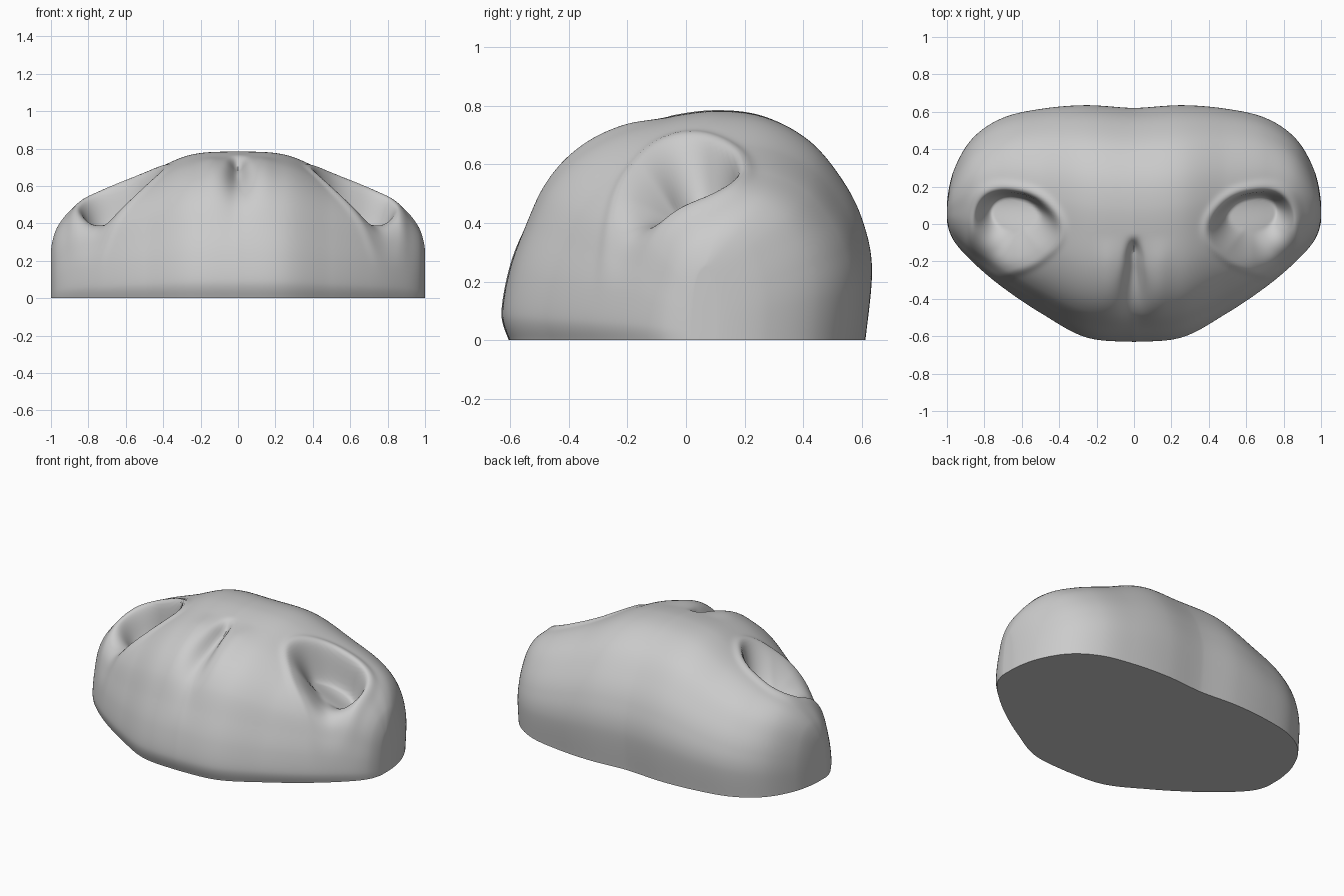
import bpy, bmesh, math
from mathutils import Vector

old = bpy.data.objects.get("Cube")
if old:
    bpy.data.objects.remove(old, do_unlink=True)


def spline(points, t, closed=False):
    """Catmull-Rom value at t, counted in points."""
    n = len(points)
    i = math.floor(t) if closed else min(int(t), n - 2)
    f = t - i
    pick = (lambda k: points[k % n]) if closed else (lambda k: points[max(0, min(n - 1, k))])
    a, b, c, d = (pick(i + k) for k in (-1, 0, 1, 2))
    return b + f * ((c - a) + f * ((2 * a - 5 * b + 4 * c - d) + f * (3 * b - a - 3 * c + d))) / 2


def smooth(lo, hi, v):
    t = max(0, min(1, (v - lo) / (hi - lo)))
    return t * t * (3 - 2 * t)


# Front edge, back edge and height, at equal angle steps from the middle to the side
FRONT = [-.63, -.605, -.475, -.335, -.20, -.085, .02]
BACK = [.62, .635, .615, .565, .455, .28, .10]
HEIGHT = [.785, .765, .66, .575, .495, .38, .25]

# Lengthwise outline of the muzzle, front to back
SIDE = [Vector(p) for p in (
    (-.61, 0), (-.635, .09), (-.61, .24), (-.56, .38), (-.49, .53), (-.39, .64),
    (-.25, .72), (-.08, .765), (.1, .79), (.27, .77), (.42, .69), (.53, .56),
    (.60, .42), (.633, .25), (.61, 0))]

# Nostril rim radius around its centre, every 45 degrees seen from above
RIM = [.235, .255, .21, .20, .21, .175, .19, .27]


def nostril(p):
    dx, dy = abs(p.x) - .62, p.y + .04
    angle = math.atan2(dy, dx)
    q = math.hypot(dx, dy) / spline(RIM, angle / (math.pi / 4), True)
    back = smooth(-.7, .5, math.sin(angle))
    inner = .15 + .45 * back
    depth = (.13 + .08 * smooth(-.15, .08, p.y)) * (1 - smooth(inner, 1.06, q))
    lip = .012 * math.exp(-((q - 1.12) / .12) ** 2)
    return Vector((0, .22 * depth, lip - depth))


def philtrum(p):
    if p.y > 0:
        return Vector((0, 0, 0))
    fade = smooth(-.60, -.28, p.y) * (1 - smooth(-.2, -.05, p.y))
    depth = .075 * fade * math.exp(-(p.x / (.035 + .03 * smooth(.1, .5, -p.y))) ** 2)
    swell = .012 * fade * math.exp(-((abs(p.x) - .14) / .06) ** 2)
    return Vector((0, .7, -.7)) * (depth - swell)


# Loft the sections from side to side
COLS, ROWS = 240, 150
bm = bmesh.new()
grid = []
for i in range(COLS + 1):
    a = (i / COLS * 2 - 1) * math.pi / 2
    k = abs(a) / (math.pi / 2) * (len(FRONT) - 1)
    y0, y1, h = (spline(table, k) for table in (FRONT, BACK, HEIGHT))
    row = []
    for j in range(ROWS + 1):
        s = spline(SIDE, j / ROWS * (len(SIDE) - 1))
        p = Vector((math.sin(a), y0 + (y1 - y0) * (s.x + .635) / 1.268, s.y * h / .79))
        move = nostril(p) + philtrum(p)
        row.append(bm.verts.new(p + move * smooth(.08, .3, p.z)))
    grid.append(row)
for left, right in zip(grid, grid[1:]):
    for j in range(ROWS):
        bm.faces.new((left[j], right[j], right[j + 1], left[j + 1]))

# Close both sides and the flat base
bm.faces.new(grid[0])
bm.faces.new(grid[-1][::-1])
bm.faces.new([r[0] for r in grid] + [r[-1] for r in reversed(grid)])
bmesh.ops.recalc_face_normals(bm, faces=bm.faces)

mesh = bpy.data.meshes.new("animal_nose")
bm.to_mesh(mesh)
bm.free()
nose = bpy.data.objects.new("animal_nose", mesh)
bpy.context.collection.objects.link(nose)

# Plain grey
grey = bpy.data.materials.new("plain_grey")
grey.use_nodes = True
colour = (.6, .6, .6, 1)
grey.diffuse_color = colour
grey.node_tree.nodes["Principled BSDF"].inputs["Base Color"].default_value = colour
mesh.materials.append(grey)

bpy.context.view_layer.objects.active = nose
nose.select_set(True)
bpy.ops.object.shade_smooth_by_angle(angle=math.radians(50))
